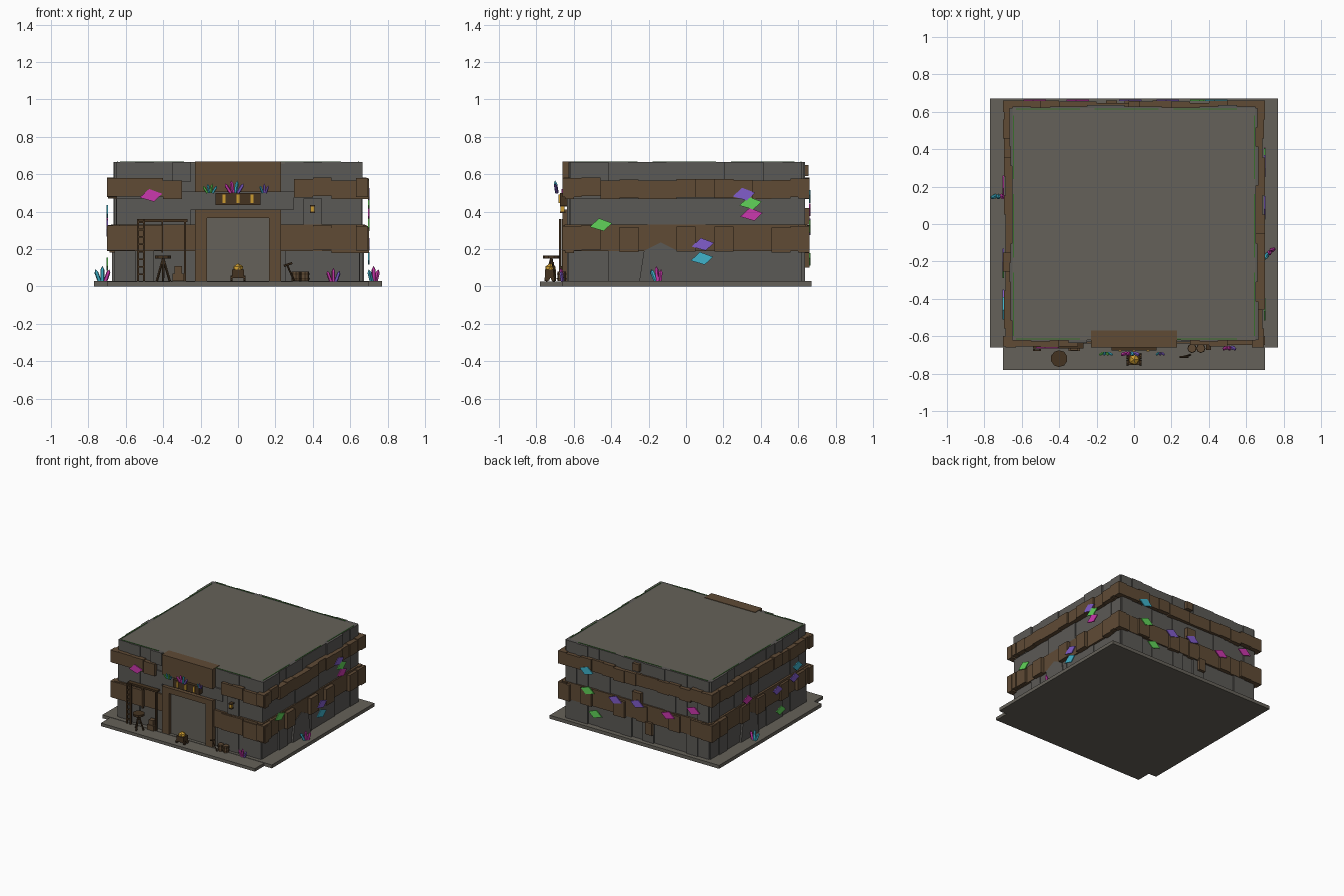
import bpy, bmesh, math, random
from mathutils import Vector, Matrix

random.seed(4)
if "Cube" in bpy.data.objects:
    bpy.data.objects.remove(bpy.data.objects["Cube"])


def material(name, *rgb):
    m = bpy.data.materials.new(name)
    m.use_nodes = True
    m.diffuse_color = (*rgb, 1)
    m.node_tree.nodes["Principled BSDF"].inputs["Base Color"].default_value = (*rgb, 1)
    return m


STONE = material("grey stone", .105, .1, .092)
PALE = material("warm stone", .13, .12, .1)
WOOD = material("brown wood", .115, .07, .036)
DARK = material("dark wood", .06, .034, .015)
GOLD = material("gold", .6, .33, .03)
PINK = material("pink crystal", .6, .04, .42)
GREEN = material("green crystal", .12, .65, .1)
VIOLET = material("violet crystal", .22, .11, .6)
CYAN = material("cyan crystal", .05, .45, .6)
MOSS = material("moss", .04, .16, .025)


def finish(name, bm, mat):
    bmesh.ops.recalc_face_normals(bm, faces=bm.faces)
    me = bpy.data.meshes.new(name)
    bm.to_mesh(me)
    bm.free()
    me.materials.append(mat)
    ob = bpy.data.objects.new(name, me)
    bpy.context.collection.objects.link(ob)
    return ob


def boxes(name, mat, items):
    """One object from (x0, x1, y0, y1, z0, z1) boxes."""
    bm = bmesh.new()
    for x0, x1, y0, y1, z0, z1 in items:
        m = Matrix.Translation(((x0 + x1) / 2, (y0 + y1) / 2, (z0 + z1) / 2))
        bmesh.ops.create_cube(bm, size=1, matrix=m @ Matrix.Diagonal((x1 - x0, y1 - y0, z1 - z0, 1)))
    return finish(name, bm, mat)


def rods(name, mat, items, sides=6, tip=1):
    """One object from (start, end, radius) rods."""
    bm = bmesh.new()
    for a, b, r in items:
        a, b = Vector(a), Vector(b)
        turn = (b - a).to_track_quat('Z', 'Y').to_matrix().to_4x4()
        bmesh.ops.create_cone(bm, cap_ends=True, segments=sides, radius1=r, radius2=r * tip,
                              depth=(b - a).length, matrix=Matrix.Translation((a + b) / 2) @ turn)
    return finish(name, bm, mat)


# Wall coordinates: u runs along the wall, d is the distance outward
def place(side, u, d, z):
    return {"front": (u, -d, z), "back": (u, d, z), "left": (d, u, z), "right": (-d, u, z)}[side]


def wall_box(side, u0, u1, d0, d1, z0, z1):
    a, b = place(side, u0, d0, z0), place(side, u1, d1, z1)
    return [v for p, q in zip(a, b) for v in (min(p, q), max(p, q))]


# Ground slab, building core and roof
boxes("ground_slab", PALE, [(-.77, .77, -.66, .67, 0, .028), (-.7, .7, -.78, -.66, 0, .025)])
boxes("wall_core", STONE, [(-.65, .65, -.62, .62, .028, .655)])
boxes("roof", PALE, [(-.65, .65, -.62, .62, .655, .664)])

# Stone blocks and timber bands on the four walls
for side in ("front", "back", "left", "right"):
    ends = side in ("front", "back")
    face, half, out = (.62, .65, .66) if ends else (.65, .62, .7)
    stone, band, beams = [], [], []
    n = 13 if ends else 12
    step = 2 * half / n
    for i in range(n):
        u0 = -half + i * step
        u1 = u0 + step
        if side == "front" and u0 < .24 and u1 > -.24:
            continue
        for z0, z1 in ((.028, .19), (.33, .47), (.56, .664)):
            stone.append(wall_box(side, u0, u1, face - .02, face + random.choice((.003, .009, .016)), z0, z1))
    band.append([-.23, -.65, .23, .65] if side == "front" else [-half - .03, half + .03])
    flat = band[0]
    spans = [(flat[1], flat[0]), (flat[2], flat[3])] if side == "front" else [tuple(flat)]
    strips = [wall_box(side, a, b, face - .02, face + .02, .19, .33) for a, b in spans]
    if side == "front":
        cuts = [(-.7, -.5), (-.5, -.4), (-.4, -.3), (.3, .4), (.4, .5), (.5, .7)]
    else:
        reach = .7 if ends else .66
        count = 14 if ends else 13
        w = 2 * reach / count
        cuts = [(-reach + i * w, -reach + (i + 1) * w) for i in range(count)]
    for k, (a, b) in enumerate(cuts):
        lift = random.uniform(-.008, .01)
        deep = out - random.choice((0, .004, .012))
        beams.append(wall_box(side, a, b, face - .02, deep, .473 + lift, .572 + lift))
        # the lower band has gaps between its raised blocks
        corner = k in (0, len(cuts) - 1)
        if corner or (side == "front" and k != 2) or (side != "front" and k % 5 in (1, 3)):
            beams.append(wall_box(side, a, b, face - .02, deep, .185 + lift, .318 + lift))
    boxes(side + "_stone_blocks", STONE, stone)
    boxes(side + "_timber_band", WOOD, strips)
    boxes(side + "_timber_blocks", WOOD, beams)
    # moss line around the roof
    boxes(side + "_moss", MOSS, [wall_box(side, -half + .02 + k * .42, -half + .36 + k * .42,
                                          face - .008, face - .002, .66, .667) for k in range(3)])

# Entrance: frame, closed doorway, header board and plaque
boxes("door_frame", WOOD, [(s - .0325, s + .0325, -.66, -.6, .028, .41) for s in (-.1975, .1975)]
      + [(-.165, .165, -.66, -.6, .365, .41)])
boxes("door_panel", PALE, [(-.165, .165, -.635, -.6, .028, .365)])
boxes("door_surround", STONE, [(-.3, .3, -.632, -.6, .41, .51)])
boxes("header_board", WOOD, [(-.23, .23, -.66, -.57, .505, .668)])
boxes("plaque", DARK, [(-.12, .12, -.675, -.62, .435, .5)])
boxes("plaque_bars", GOLD, [(x - .007, x + .007, -.682, -.674, .447, .492) for x in (-.075, 0, .075)])

# Side wall archways
for side, u in (("left", -.135), ("right", .13)):
    bm = bmesh.new()
    outline = ((-.115, .028), (-.09, .19), (0, .235), (.09, .19), (.115, .028))
    f = bm.faces.new([bm.verts.new(place(side, u + a, .674, z)) for a, z in outline])
    ext = bmesh.ops.extrude_face_region(bm, geom=[f])
    push = Vector(place(side, 0, -.03, 0))
    bmesh.ops.translate(bm, verts=[v for v in ext["geom"] if isinstance(v, bmesh.types.BMVert)], vec=push)
    finish(side + "_archway", bm, STONE)

# Timber props in the middle of the back wall
boxes("back_props", WOOD, [(-.03, .03, .62, .655, .59, .65), (-.15, -.09, .62, .66, .1, .2),
                           (-.05, .03, .62, .66, .33, .42)])

# Diamond crystal plates on the walls: (u, z, colour)
plates = {
    "front": [(-.465, .487, PINK)],
    "left": [(.31, .493, VIOLET), (.345, .445, GREEN), (.35, .385, PINK), (-.455, .33, GREEN),
             (.09, .225, VIOLET), (.085, .15, CYAN)],
    "back": [(.44, .48, CYAN), (.43, .32, GREEN), (.36, .145, GREEN), (.18, .31, VIOLET),
             (-.02, .33, VIOLET), (-.3, .31, PINK), (-.53, .41, PINK)],
    "right": [(.2, .37, PINK), (-.19, .3, VIOLET), (-.45, .4, CYAN), (-.41, .32, VIOLET), (-.23, .12, GREEN)],
}
for side, items in plates.items():
    d = .666 if side in ("front", "back") else .704
    for n, (u, z, mat) in enumerate(items):
        bm = bmesh.new()
        loops = [[bm.verts.new(place(side, u + a, e, z + b)) for a, b in
                  ((-.06, -.012), (.015, -.034), (.06, .008), (-.01, .034))] for e in (d - .008, d)]
        bm.faces.new(loops[0])
        bm.faces.new(loops[1])
        for i in range(4):
            j = (i + 1) % 4
            bm.faces.new((loops[0][i], loops[0][j], loops[1][j], loops[1][i]))
        finish(f"{side}_crystal_plate_{n + 1}", bm, mat)


# Crystal clusters
def cluster(name, x, y, z, size, colours, along=(1, 0)):
    for n, mat in enumerate(colours):
        t = n - (len(colours) - 1) / 2
        lean = Vector((along[0] * t, along[1] * t, 0)) * size * .28
        base = Vector((x, y, z)) + lean * .6
        top = base + lean + Vector((0, -.01, size * (1 - .22 * abs(t))))
        neck = base.lerp(top, .75)
        rods(f"{name}_{n + 1}", mat, [(base, neck, size * .13)], 5)
        rods(f"{name}_tip_{n + 1}", mat, [(neck, top, size * .13)], 5, 0)


cluster("header_crystal_a", -.15, -.69, .5, .055, (GREEN, CYAN, GREEN, CYAN))
cluster("header_crystal_b", -.02, -.69, .5, .075, (PINK, PINK, CYAN, VIOLET))
cluster("header_crystal_c", .14, -.69, .5, .05, (CYAN, VIOLET, VIOLET))
cluster("right_crystal", -.725, .15, .025, .085, (CYAN, CYAN, PINK))
cluster("left_crystal", .725, -.15, .025, .085, (CYAN, PINK, PINK), (.7, .7))
cluster("front_crystal", .51, -.66, .025, .075, (PINK, PINK, VIOLET))

# Shelter frame and ladder
boxes("shelter_frame", DARK, [(-.54, -.27, -.665, -.63, .345, .36), (-.29, -.278, -.665, -.65, .028, .35),
                              (-.41, -.4, -.665, -.65, .18, .35)])
boxes("ladder", DARK, [(x - .005, x + .005, -.68, -.668, .028, .36) for x in (-.535, -.503)]
      + [(-.535, -.503, -.678, -.67, z / 100, z / 100 + .01) for z in range(6, 36, 4)])

# Tripod stool, crates and barrels
rods("stool_top", DARK, [((-.4, -.72, .148), (-.4, -.72, .165), .045)], 10)
rods("stool_legs", DARK, [((-.4, -.72, .15), (-.4 + .04 * math.cos(a), -.72 + .03 * math.sin(a), .028), .007)
                          for a in (.5, 2.6, 4.7)])
boxes("crates", WOOD, [(-.35, -.29, -.68, -.63, .028, .07), (-.34, -.3, -.675, -.635, .07, .11)])
rods("barrels", WOOD, [((x, -.665, .028), (x, -.665, .08), .023) for x in (.31, .357)], 8)
rods("barrel_hoops", DARK, [((x, -.665, z), (x, -.665, z + .007), .025) for x in (.31, .357) for z in (.037, .063)], 8)

# Pickaxe leaning by the door
rods("pickaxe", DARK, [((.3, -.7, .03), (.26, -.71, .12), .005), ((.245, -.71, .11), (.29, -.71, .125), .006)])

# Gold cart
boxes("cart_body", DARK, [(-.032, .032, -.755, -.695, .045, .09)])
rods("cart_wheels", DARK, [((x - .005, y, .042), (x + .005, y, .042), .015)
                           for x in (-.034, .034) for y in (-.742, -.708)], 8)
bm = bmesh.new()
bmesh.ops.create_icosphere(bm, subdivisions=1, radius=.031, matrix=Matrix.Translation((0, -.725, .093)))
finish("gold_pile", bm, GOLD)

# Wall lantern
boxes("lantern_glow", GOLD, [(.388, .408, -.67, -.65, .4, .428)])
boxes("lantern_cap", DARK, [(.384, .412, -.674, -.62, .428, .436), (.384, .412, -.674, -.645, .393, .4)])
